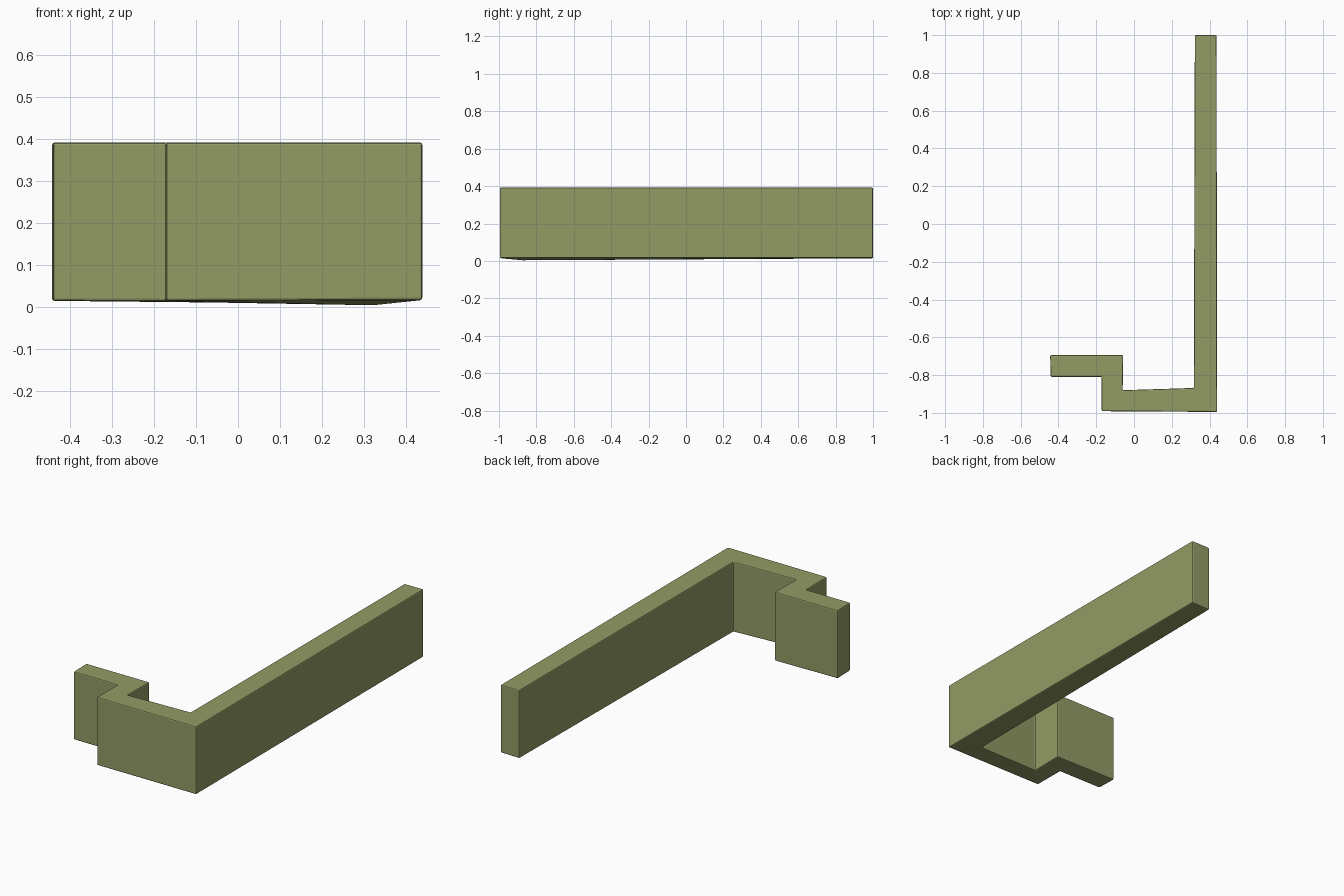
import bpy, bmesh, math

if "Cube" in bpy.data.objects:
    bpy.data.objects.remove(bpy.data.objects["Cube"])

# Outline seen from above, with the slightly uneven underside height of each corner
outline = [
    (0.44, -0.995, 0.016), (0.437, 1.0, 0.016), (0.322, 1.0, 0.014),
    (0.317, -0.868, 0.003), (-0.06, -0.88, 0.010), (-0.057, -0.694, 0.010),
    (-0.444, -0.694, 0.014), (-0.441, -0.809, 0.014), (-0.171, -0.809, 0.013),
    (-0.171, -0.991, 0.014),
]
TOP = 0.392
# Quads that split the outline into straight bar segments
segments = [(0, 1, 2, 3), (0, 3, 4, 9), (9, 4, 5, 8), (8, 5, 6, 7)]

bm = bmesh.new()
low = [bm.verts.new((x, y, z)) for x, y, z in outline]
high = [bm.verts.new((x, y, TOP)) for x, y, z in outline]
for seg in segments:
    bm.faces.new([high[i] for i in seg])
    bm.faces.new([low[i] for i in reversed(seg)])
n = len(outline)
for i in range(n):
    j = (i + 1) % n
    bm.faces.new((low[i], low[j], high[j], high[i]))
bmesh.ops.recalc_face_normals(bm, faces=bm.faces)

mesh = bpy.data.meshes.new("stepped_bracket")
bm.to_mesh(mesh)
bm.free()
bracket = bpy.data.objects.new("stepped_bracket", mesh)
bpy.context.collection.objects.link(bracket)

# Tiny softened edges
bevel = bracket.modifiers.new("edge_softening", 'BEVEL')
bevel.width = 0.006
bevel.segments = 2
bevel.limit_method = 'ANGLE'
bevel.angle_limit = math.radians(40)

# Olive finish
olive = bpy.data.materials.new("olive")
olive.diffuse_color = (0.29, 0.33, 0.13, 1)
olive.use_nodes = True
olive.node_tree.nodes["Principled BSDF"].inputs["Base Color"].default_value = olive.diffuse_color
mesh.materials.append(olive)
